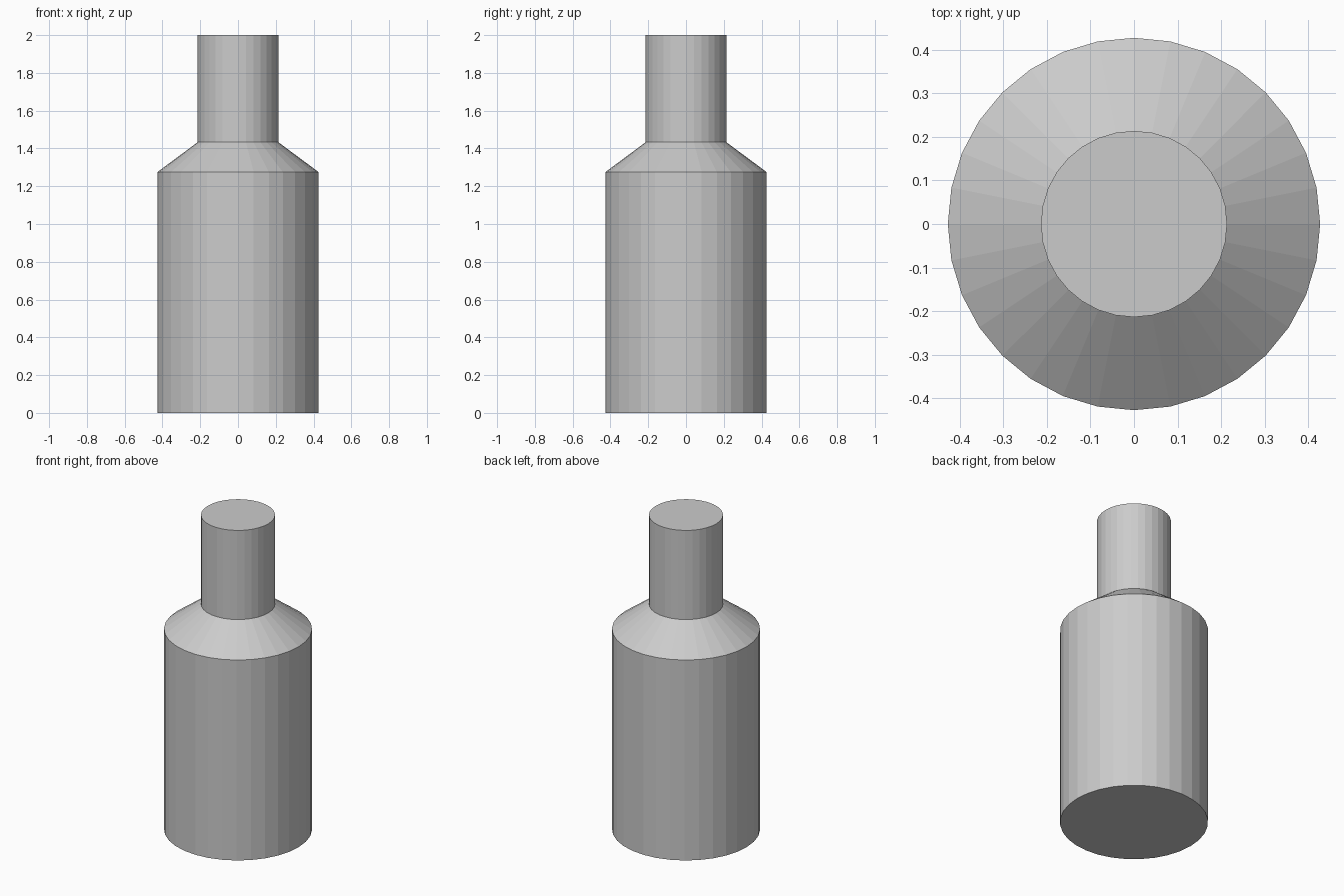
import bpy, bmesh
from math import cos, sin, pi

if "Cube" in bpy.data.objects:
    bpy.data.objects.remove(bpy.data.objects["Cube"])

SIDES = 32
# (radius, height) outline: base, body top, shoulder top, neck top
PROFILE = [(0.427, 0.0), (0.427, 1.275), (0.2135, 1.433), (0.2135, 2.0)]


def lathe(name, profile, sides):
    bm = bmesh.new()
    rings = [[bm.verts.new((r * cos(2 * pi * i / sides), r * sin(2 * pi * i / sides), z))
              for i in range(sides)] for r, z in profile]
    for low, high in zip(rings, rings[1:]):
        for i in range(sides):
            j = (i + 1) % sides
            bm.faces.new((low[i], low[j], high[j], high[i]))
    # Flat base and top caps
    bm.faces.new(rings[0][::-1])
    bm.faces.new(rings[-1])
    mesh = bpy.data.meshes.new(name)
    bm.to_mesh(mesh)
    bm.free()
    obj = bpy.data.objects.new(name, mesh)
    bpy.context.collection.objects.link(obj)
    return obj


# Bottle: wide body, sloped shoulder, narrow neck
lathe("bottle", PROFILE, SIDES)
